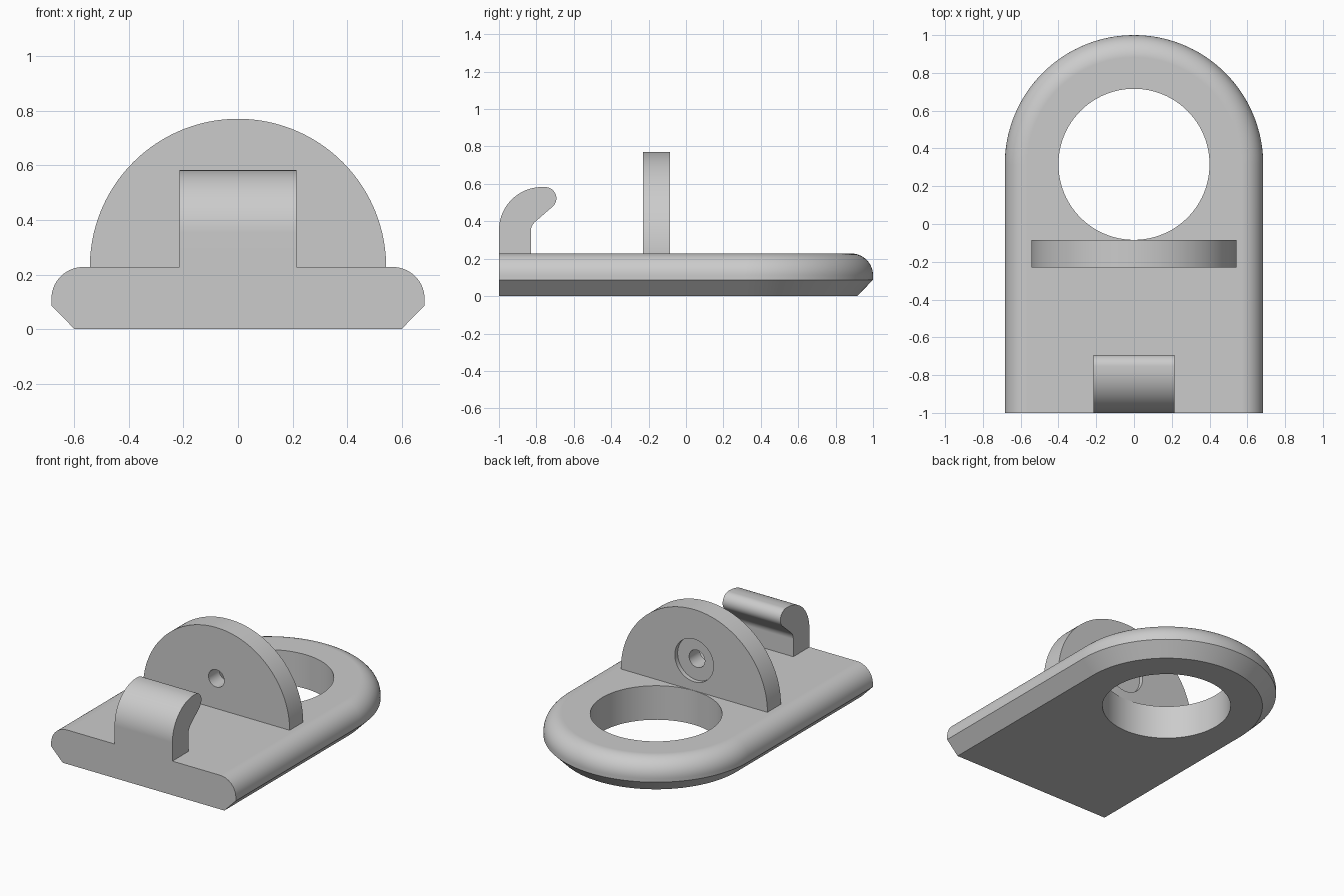
import bpy
import bmesh
from math import sin, cos, pi, radians
from mathutils import Vector

cube = bpy.data.objects.get("Cube")
if cube:
    bpy.data.objects.remove(cube, do_unlink=True)

TOP = 0.228          # top of the base plate
HALF = 0.684         # half width of the base plate
RING_Y = HALF / 2 - 0.026
FRONT_Y = -1.0

grey = bpy.data.materials.new("plain grey")
grey.use_nodes = True
grey.diffuse_color = (0.6, 0.6, 0.6, 1)
grey.node_tree.nodes["Principled BSDF"].inputs["Base Color"].default_value = (0.6, 0.6, 0.6, 1)


def arc(cx, cy, r, start, end, n):
    """Points on an arc, angles in degrees."""
    angles = [radians(start + (end - start) * i / n) for i in range(n + 1)]
    return [(cx + r * cos(a), cy + r * sin(a)) for a in angles]


def loft(name, rings):
    """Closed solid through rings of equal point count."""
    bm = bmesh.new()
    loops = [[bm.verts.new(p) for p in ring] for ring in rings]
    n = len(loops[0])
    for low, high in zip(loops, loops[1:]):
        for i in range(n):
            j = (i + 1) % n
            bm.faces.new((low[i], low[j], high[j], high[i]))
    bm.faces.new(loops[0][::-1])
    bm.faces.new(loops[-1])
    bmesh.ops.recalc_face_normals(bm, faces=bm.faces)
    mesh = bpy.data.meshes.new(name)
    bm.to_mesh(mesh)
    bm.free()
    mesh.materials.append(grey)
    ob = bpy.data.objects.new(name, mesh)
    bpy.context.collection.objects.link(ob)
    return ob


def activate(ob):
    bpy.ops.object.select_all(action="DESELECT")
    ob.select_set(True)
    bpy.context.view_layer.objects.active = ob


def drill(ob, centre, axis, radius, depth):
    """Cut a round hole, centred on a point, along an axis."""
    bpy.ops.mesh.primitive_cylinder_add(vertices=96, radius=radius, depth=depth, location=centre)
    cutter = bpy.context.object
    cutter.rotation_euler = Vector(axis).to_track_quat("Z", "Y").to_euler()
    cutter.data.materials.append(grey)
    cutter.hide_render = True
    cut = ob.modifiers.new("hole", "BOOLEAN")
    cut.operation = "DIFFERENCE"
    cut.solver = "EXACT"
    cut.object = cutter
    activate(ob)
    bpy.ops.object.modifier_apply(modifier=cut.name)
    bpy.data.objects.remove(cutter, do_unlink=True)


def finish(ob):
    """Smooth curved faces, keep edges sharp and flats flat."""
    activate(ob)
    bpy.ops.object.shade_smooth_by_angle(angle=radians(30))
    weighted = ob.modifiers.new("flat normals", "WEIGHTED_NORMAL")
    weighted.keep_sharp = True


# Base plate: arch outline, bevelled below and rounded above
def outline(half, z):
    points = [(half, FRONT_Y)] + arc(0, RING_Y, half, 0, 180, 80) + [(-half, FRONT_Y)]
    return [(x, y, z) for x, y in points]


round_r = 0.117
edge = [(HALF - 0.085, 0), (HALF, 0.087)]
edge += arc(HALF - round_r, TOP - round_r, round_r, 0, 90, 14)
base = loft("base_plate", [outline(half, z) for half, z in edge])
drill(base, (0, RING_Y, 0.1), (0, 0, 1), 0.4, 1)
finish(base)

# Upright half disc with a screw hole and a recess at the back
DISC_FRONT, DISC_BACK, SCREW_Z = -0.229, -0.086, 0.43
half_disc = arc(0, TOP, 0.543, 0, 180, 80)
disc = loft("upright_half_disc", [[(x, y, z) for x, z in half_disc] for y in (DISC_FRONT, DISC_BACK)])
drill(disc, (0, DISC_BACK, SCREW_Z), (0, 1, 0), 0.143, 0.06)
drill(disc, (0, DISC_BACK, SCREW_Z), (0, 1, 0), 0.058, 1)
finish(disc)

# Hook at the front edge, curling backwards
profile = [(-0.83, TOP)]
profile += arc(-0.76, 0.345, 0.07, 180, 135, 6)
profile += arc(-0.753, 0.523, 0.06, -45, 90, 16)
profile += arc(-0.77, 0.353, 0.23, 90, 180, 24)
profile += [(FRONT_Y, TOP)]
hook = loft("front_hook", [[(x, y, z) for y, z in profile] for x in (-0.214, 0.214)])
finish(hook)
